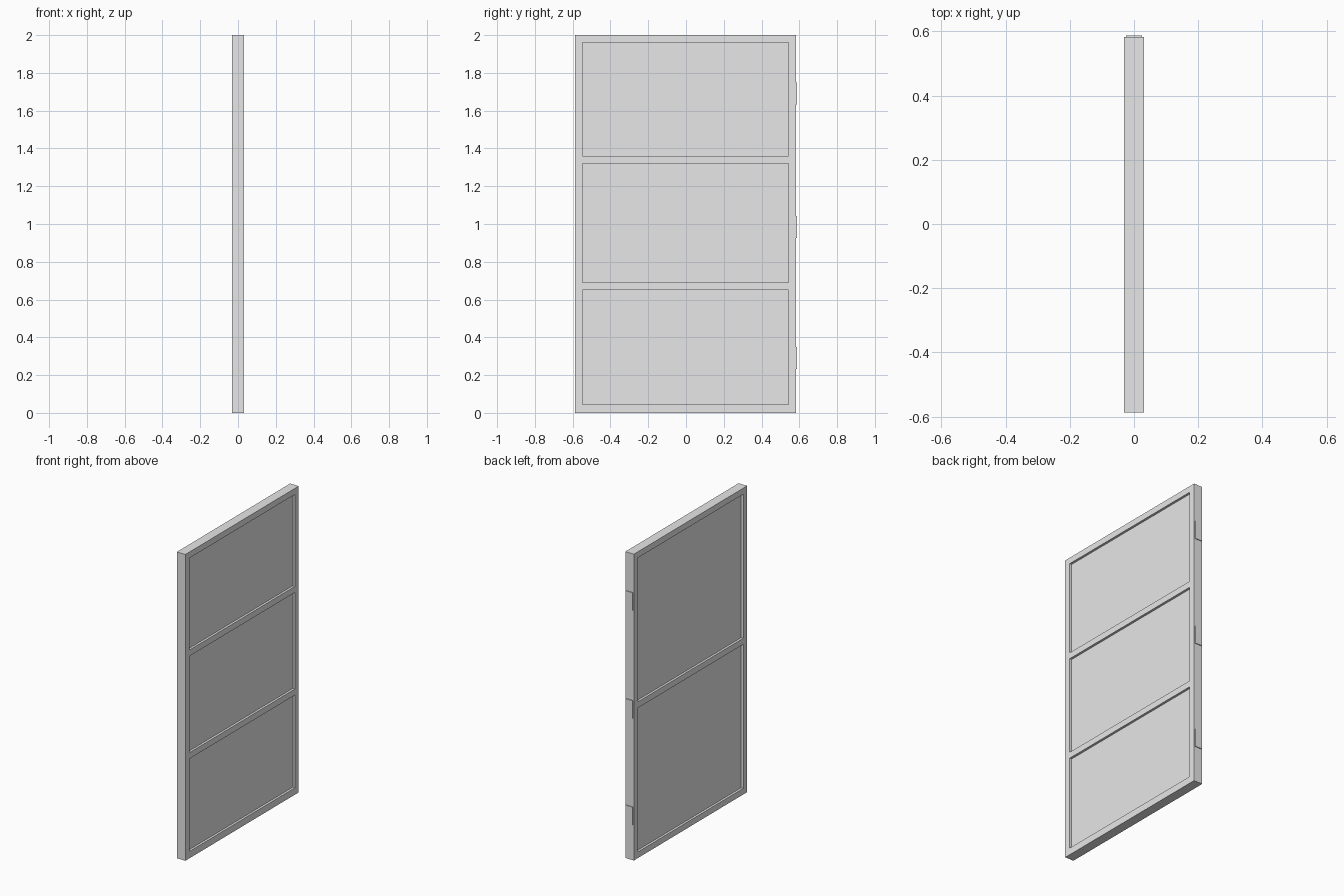
import bpy

cube = bpy.data.objects.get("Cube")
if cube:
    bpy.data.objects.remove(cube)

# Single painted finish
paint = bpy.data.materials.new("light_grey")
paint.use_nodes = True
grey = (0.8, 0.8, 0.8, 1)
paint.diffuse_color = grey
paint.node_tree.nodes["Principled BSDF"].inputs["Base Color"].default_value = grey

BACK, FRONT = 0.582, -0.587   # door edges in y
HALF = 0.031                  # half thickness in x
RAIL = 0.04                   # frame width
RECESS = 0.015                # panel depth below the frame


def box(name, low, high):
    bpy.ops.mesh.primitive_cube_add(
        size=1, location=[(a + b) / 2 for a, b in zip(low, high)])
    ob = bpy.context.object
    ob.name = name
    ob.scale = [b - a for a, b in zip(low, high)]
    bpy.ops.object.transform_apply(location=False, rotation=False, scale=True)
    ob.data.materials.append(paint)
    return ob


# Solid door slab
door = box("door_slab", (-HALF, FRONT, 0), (HALF, BACK, 2))

# Recessed panels: three on one face, two on the other
recesses = [(1, 0.045, 0.65), (1, 0.69, 1.32), (1, 1.36, 1.96),
            (-1, 0.04, 0.98), (-1, 1.02, 1.96)]
for i, (side, bottom, top) in enumerate(recesses):
    xs = sorted((side * (HALF - RECESS), side * (HALF + RECESS)))
    cutter = box(f"panel_cutter_{i}", (xs[0], FRONT + RAIL, bottom),
                 (xs[1], BACK - RAIL, top))
    cutter.hide_render = True
    cut = door.modifiers.new("panel_recess", "BOOLEAN")
    cut.operation = "DIFFERENCE"
    cut.solver = "EXACT"
    cut.object = cutter
    bpy.context.view_layer.objects.active = door
    bpy.ops.object.modifier_apply(modifier=cut.name)
    bpy.data.objects.remove(cutter)

# Hinge plates on the back edge
for name, z in (("lower", 0.29), ("middle", 0.985), ("upper", 1.69)):
    box(f"{name}_hinge_plate", (-0.025, BACK - 0.004, z - 0.058),
        (0.025, BACK + 0.005, z + 0.058))
